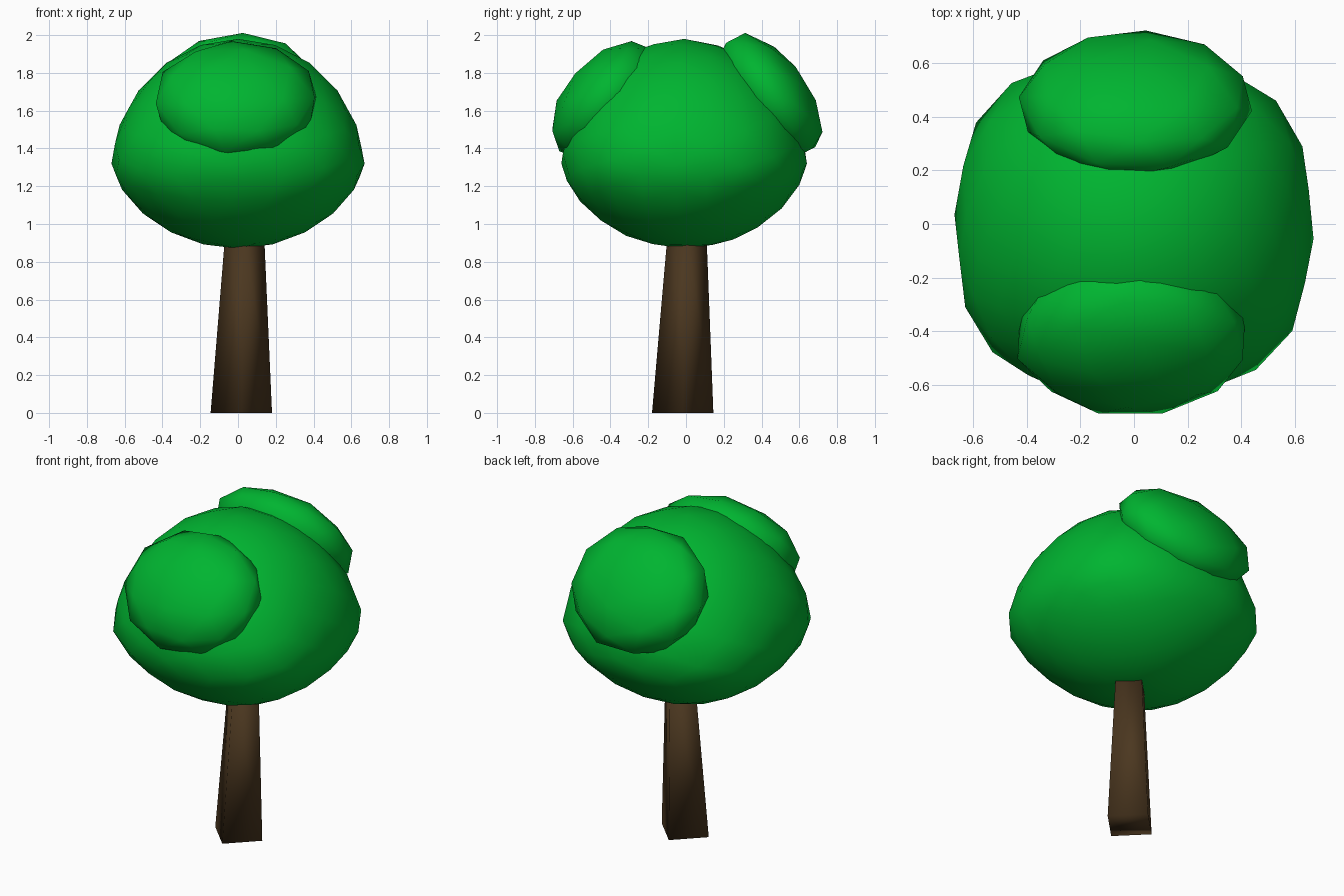
import bpy, bmesh
from math import radians, pi, atan2, sin
from mathutils import Matrix, Vector, Euler

if "Cube" in bpy.data.objects:
    bpy.data.objects.remove(bpy.data.objects["Cube"])


def material(name, color):
    m = bpy.data.materials.new(name)
    m.diffuse_color = (*color, 1)
    m.use_nodes = True
    m.node_tree.nodes["Principled BSDF"].inputs["Base Color"].default_value = m.diffuse_color
    return m


def finish(bm, name, mat):
    bmesh.ops.recalc_face_normals(bm, faces=bm.faces)
    for f in bm.faces:
        f.smooth = True
    me = bpy.data.meshes.new(name)
    bm.to_mesh(me)
    bm.free()
    me.materials.append(mat)
    ob = bpy.data.objects.new(name, me)
    bpy.context.collection.objects.link(ob)
    return ob


def domed(p):
    """Crown shape: fuller diagonals low down, tapering to top and bottom."""
    square = 0.08 * sin(2 * atan2(p.y, p.x)) ** 2
    if p.z > 0:
        k = (1 + square * (1 - p.z)) * (1 - 0.05 * p.z)
    else:
        k = (1 + square * (1 + p.z)) * (1 + 0.12 * p.z)
    return Vector((p.x * k, p.y * k, p.z))


def foliage(name, center, half, low, turn, tilt, mat, detail=2, shape=None):
    """Low-poly ball: half = x, y and upper z extents, low = lower z extent."""
    bm = bmesh.new()
    bmesh.ops.create_icosphere(bm, subdivisions=detail, radius=1)
    bmesh.ops.rotate(bm, verts=bm.verts, matrix=Euler(turn).to_matrix())
    if shape:
        for v in bm.verts:
            v.co = shape(v.co)
    lo = [min(v.co[i] for v in bm.verts) for i in range(3)]
    hi = [max(v.co[i] for v in bm.verts) for i in range(3)]
    for v in bm.verts:
        for i in range(3):
            size = low if i == 2 and v.co[i] < 0 else half[i]
            v.co[i] *= size / (hi[i] if v.co[i] > 0 else -lo[i])
    bmesh.ops.transform(bm, verts=bm.verts,
                        matrix=Matrix.Translation(center) @ Euler(tilt).to_matrix().to_4x4())
    return finish(bm, name, mat)


green = material("leaves", (0.0, 0.46, 0.03))
brown = material("bark", (0.07, 0.038, 0.014))

# Tapered, slightly leaning four-sided trunk
bm = bmesh.new()
bmesh.ops.create_cone(bm, cap_ends=True, segments=4, radius1=0.1625,
                      radius2=0.104, depth=0.93)
# Put the corners on the x and y axes
first = bm.verts[:][0].co
if abs(abs(first.x) - abs(first.y)) < 0.01:
    bmesh.ops.rotate(bm, verts=bm.verts, matrix=Matrix.Rotation(pi / 4, 3, 'Z'))
for v in bm.verts:
    top = v.co.z > 0
    v.co += Vector((0.035, 0.005, 0.465) if top else (0.0175, -0.0175, 0.465))
finish(bm, "trunk", brown)

# Main crown, wider low down, and two flattened leaf clumps
foliage("crown", (0, -0.01, 1.32), (0.67, 0.65, 0.66), 0.45,
        (0, radians(26.5), radians(-94)), (0, 0, 0), green, 3, domed)
foliage("back_clump", (0.005, 0.448, 1.683), (0.435, 0.362, 0.195), 0.195,
        (0.15, 0.1, 0.3), (radians(-54), 0, 0), green)
foliage("front_clump", (-0.01, -0.425, 1.655), (0.425, 0.365, 0.215), 0.215,
        (0.1, 0.2, 0.5), (radians(49), 0, 0), green)
